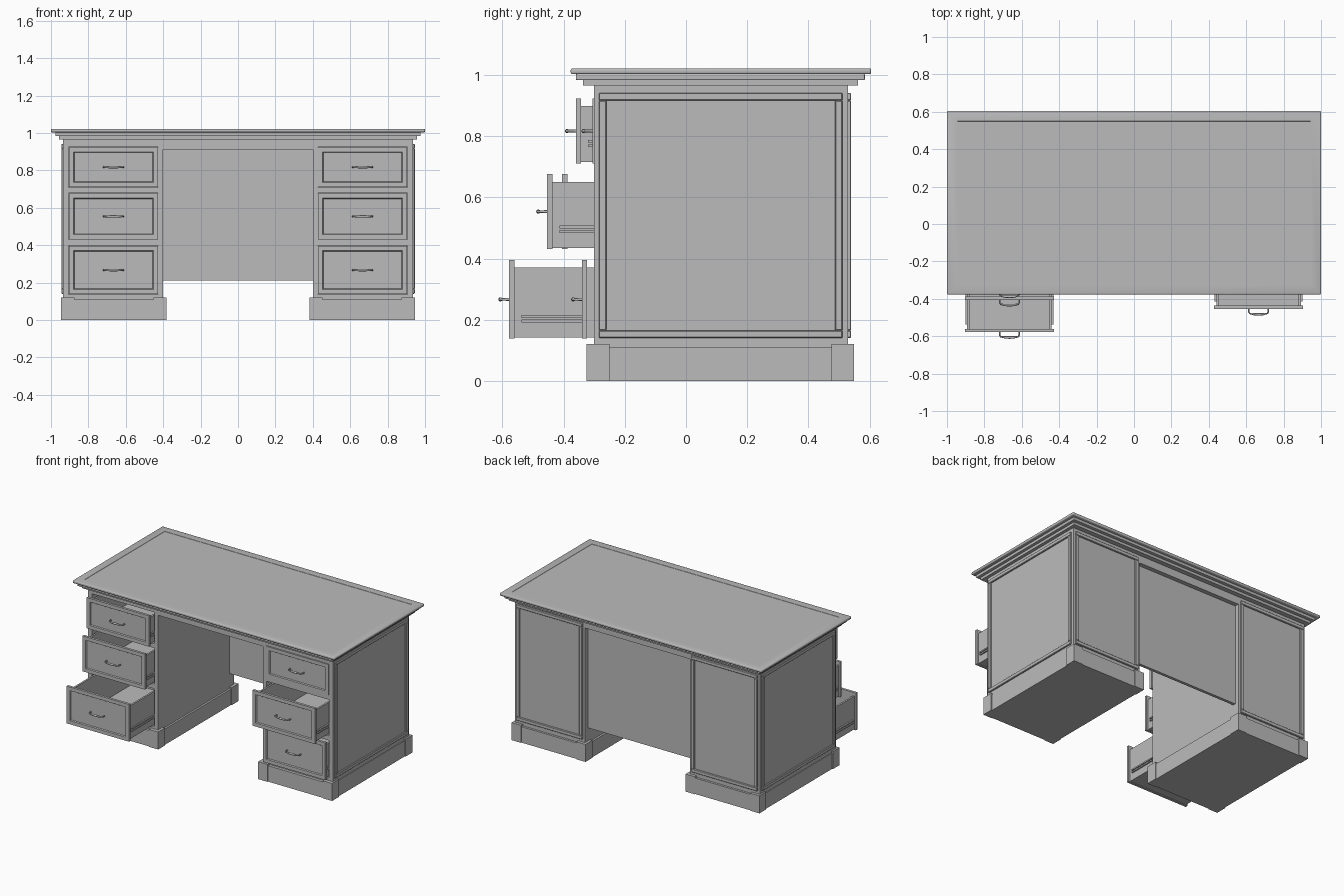
import bpy
import bmesh
from mathutils import Vector

cube = bpy.data.objects.get("Cube")
if cube:
    bpy.data.objects.remove(cube, do_unlink=True)

grey = bpy.data.materials.new("plain grey")
grey.use_nodes = True
tone = (0.5, 0.5, 0.5, 1)
grey.diffuse_color = tone
grey.node_tree.nodes["Principled BSDF"].inputs["Base Color"].default_value = tone


def add_box(bm, x, y, z):
    """Add a box spanning the three (low, high) ranges."""
    made = bmesh.ops.create_cube(bm, size=1)["verts"]
    for v in made:
        v.co = Vector([(r[0] + r[1]) / 2 + c * abs(r[1] - r[0])
                       for r, c in zip((x, y, z), v.co)])
    return made


def finish(name, bm, bevel=0, segments=1):
    mesh = bpy.data.meshes.new(name)
    bm.to_mesh(mesh)
    bm.free()
    mesh.materials.append(grey)
    ob = bpy.data.objects.new(name, mesh)
    bpy.context.collection.objects.link(ob)
    if bevel:
        mod = ob.modifiers.new("soft edge", "BEVEL")
        mod.width = bevel
        mod.segments = segments
    return ob


def boxes(name, ranges, bevel=0, segments=1):
    bm = bmesh.new()
    for r in ranges:
        add_box(bm, *r)
    return finish(name, bm, bevel, segments)


def span(side, a, b):
    """Mirror an x range to the given side."""
    return tuple(sorted((side * a, side * b)))


def inset_face(bm, direction, width, lift, slope=0.003):
    """Inset the face pointing one way and shift its middle along the normal."""
    bm.normal_update()
    face = max(bm.faces, key=lambda f: f.normal.dot(direction))
    bmesh.ops.inset_region(bm, faces=[face], thickness=width)
    bmesh.ops.inset_region(bm, faces=[face], thickness=slope)
    for v in face.verts:
        v.co += Vector(direction) * lift


# Stepped desk top with a framed writing surface
boxes("top_lower_moulding", [((-.957, .957), (-.337, .563), (.965, .984))])
boxes("top_middle_moulding", [((-.977, .977), (-.36, .585), (.983, 1.004))], .004, 2)
bm = bmesh.new()
add_box(bm, (-1, 1), (-.377, .605), (1.003, 1.022))
bmesh.ops.bevel(bm, geom=bm.edges[:], offset=.006, segments=3, affect="EDGES", profile=.5)
inset_face(bm, (0, 0, 1), .07, -.0015, .002)
top = finish("desk_top", bm)

# Knee space
boxes("front_apron", [((-.4, .4), (-.3, -.275), (.912, .967))])
boxes("back_apron", [((-.4, .4), (.48, .53), (.912, .967))])
boxes("modesty_panel", [((-.4, .4), (.48, .5), (.212, .92))])


def frame(name, axis, across, up, depth, width=.025):
    """Rectangular moulding on a side (axis 0) or back (axis 1) face."""
    (a, b), (c, d) = across, up
    parts = [((a, b), (c, c + width)), ((a, b), (d - width, d)),
             ((a, a + width), (c + width, d - width)),
             ((b - width, b), (c + width, d - width))]
    boxes(name, [(depth, h, v) if axis == 0 else (h, depth, v) for h, v in parts], .003)


def handle(name, x, y, z):
    """Bowed bar pull, thicker in the middle."""
    curve = bpy.data.curves.new(name, "CURVE")
    curve.dimensions = "3D"
    curve.bevel_depth = .007
    curve.bevel_resolution = 2
    curve.use_fill_caps = True
    half = [(.052, 0, .7), (.052, .016, .6), (.047, .024, .6), (.025, .028, .85)]
    path = [(-h, o, r) for h, o, r in half] + [(0, .029, 1)] + half[::-1]
    line = curve.splines.new("POLY")
    line.points.add(len(path) - 1)
    for p, (h, out, r) in zip(line.points, path):
        p.co = (x + h, y - out, z, 1)
        p.radius = r
    curve.materials.append(grey)
    ob = bpy.data.objects.new(name, curve)
    bpy.context.collection.objects.link(ob)


def drawer(label, side, y, low, high):
    """Panelled front, open box, side runners and pull."""
    bm = bmesh.new()
    add_box(bm, span(side, .428, .904), (y, y + .017), (low, high))
    inset_face(bm, (0, -1, 0), .035, -.007, .006)
    finish(label + "_drawer_front", bm)
    y0, y1, rim = y + .017, y + .7, high - .025
    boxes(label + "_drawer_box", [
        (span(side, .44, .452), (y0, y1), (low + .004, rim)),
        (span(side, .88, .892), (y0, y1), (low + .004, rim)),
        (span(side, .452, .88), (y1 - .012, y1), (low + .004, rim)),
        (span(side, .452, .88), (y0, y1 - .012), (low + .004, low + .016))])
    boxes(label + "_drawer_runners", [
        (span(side, a, b), (y + .04, y1), (low + s, low + s + .009))
        for a, b in ((.431, .44), (.892, .902)) for s in (.053, .068)])
    handle(label + "_drawer_pull", side * .666, y, (low + high) / 2)


rows = {"top": (.711, .923), "middle": (.431, .676), "bottom": (.138, .395)}
pulled = {-1: (-.36, -.405, -.578), 1: (-.306, -.454, -.34)}

for side, word in ((1, "left"), (-1, "right")):
    # Pedestal carcass: sides, back and drawer dividers
    depth = (-.3, .53)
    carcass = [(span(side, .905, .935), depth, (.11, .967)),
               (span(side, .4, .427), depth, (.11, .967)),
               (span(side, .427, .905), (.51, .53), (.11, .967))]
    for z in ((.11, .136), (.397, .429), (.678, .709), (.925, .967)):
        carcass.append((span(side, .427, .905), (-.3, .51), z))
    boxes(word + "_pedestal", carcass)

    # Plinth with raised corner blocks
    plinth = [(span(side, .387, .94), (-.32, .545), (0, .11))]
    for x in ((.382, .452), (.875, .946)):
        for y in ((-.325, -.25), (.476, .55)):
            plinth.append((span(side, *x), y, (0, .121)))
    boxes(word + "_plinth", plinth)

    # Raised panel mouldings
    frame(word + "_side_moulding", 0, (-.285, .512), (.14, .942), span(side, .93, .945))
    frame(word + "_back_moulding", 1, span(side, .415, .92), (.14, .942), (.525, .54))

    for (row, (low, high)), y in zip(rows.items(), pulled[side]):
        drawer(word + "_" + row, side, y, low, high)

# Smooth the rounded parts only
bpy.ops.object.select_all(action="DESELECT")
for ob in bpy.data.objects:
    if ob.type == "MESH" and ob.name == "desk_top":
        ob.select_set(True)
        bpy.context.view_layer.objects.active = ob
bpy.ops.object.shade_smooth_by_angle()
